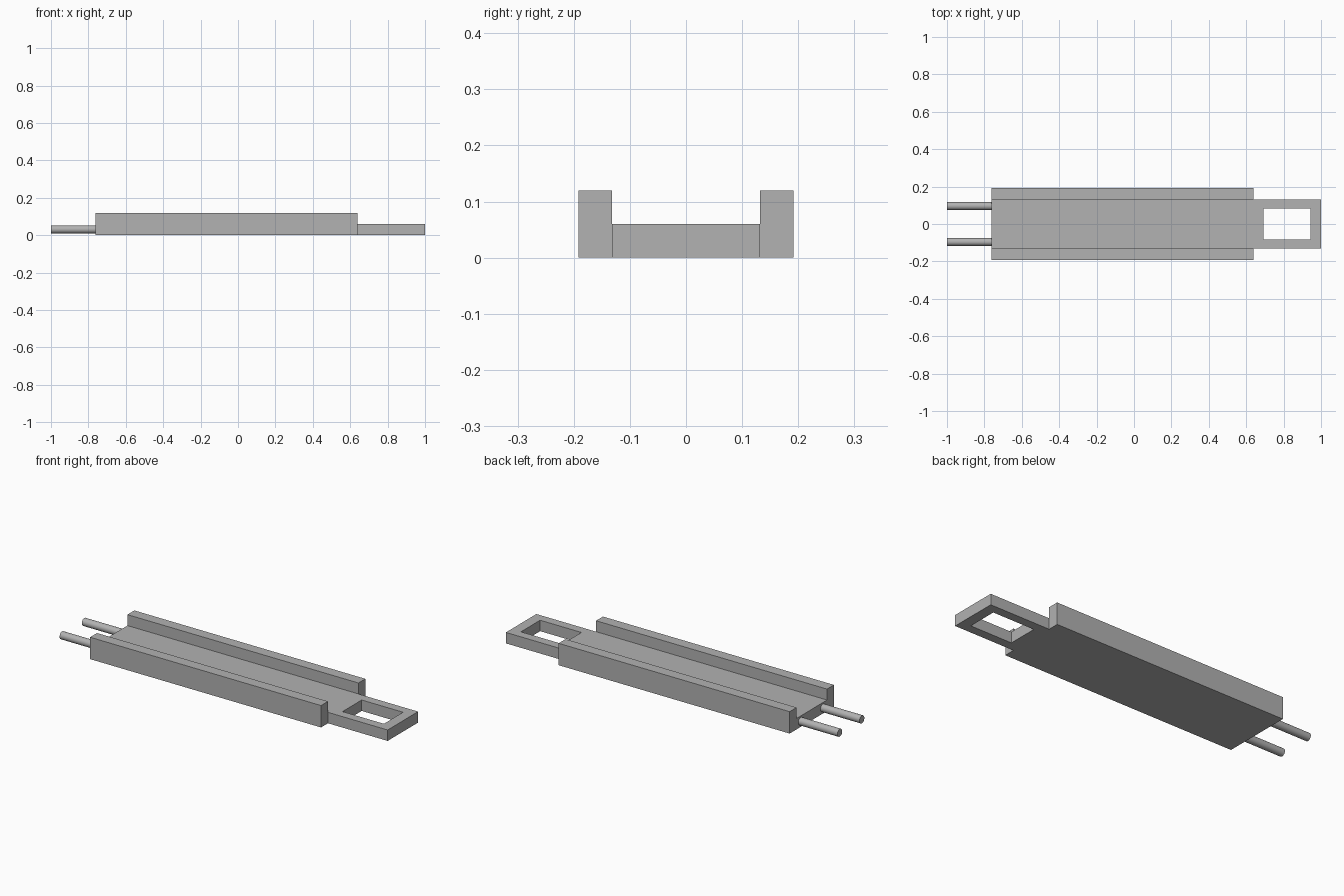
import bpy
import bmesh
from mathutils import Matrix, Vector

cube = bpy.data.objects.get("Cube")
if cube:
    bpy.data.objects.remove(cube, do_unlink=True)

grey = bpy.data.materials.new("plain grey")
grey.use_nodes = True
colour = (0.445, 0.445, 0.445, 1)
grey.diffuse_color = colour
grey.node_tree.nodes["Principled BSDF"].inputs["Base Color"].default_value = colour

RAIL_START, RAIL_END, TIP = -0.763, 0.638, 1.0
INNER, OUTER = 0.132, 0.192
FLOOR, TOP = 0.06, 0.12


def add_object(name, bm):
    bmesh.ops.recalc_face_normals(bm, faces=bm.faces)
    mesh = bpy.data.meshes.new(name)
    bm.to_mesh(mesh)
    bm.free()
    mesh.materials.append(grey)
    obj = bpy.data.objects.new(name, mesh)
    bpy.context.collection.objects.link(obj)
    return obj


def prism(name, points, direction):
    """Extrude a closed outline into a solid."""
    bm = bmesh.new()
    face = bm.faces.new([bm.verts.new(p) for p in points])
    new = bmesh.ops.extrude_face_region(bm, geom=[face], use_keep_orig=True)["geom"]
    verts = [v for v in new if isinstance(v, bmesh.types.BMVert)]
    bmesh.ops.translate(bm, verts=verts, vec=Vector(direction))
    return add_object(name, bm)


def slab(name, x0, x1, half_width, z0, z1):
    corners = [(x0, -half_width, z0), (x1, -half_width, z0),
               (x1, half_width, z0), (x0, half_width, z0)]
    return prism(name, corners, (0, 0, z1 - z0))


def combine(target, other, operation):
    """Apply a boolean and remove the helper."""
    mod = target.modifiers.new(operation.title(), "BOOLEAN")
    mod.operation, mod.object, mod.solver = operation, other, "EXACT"
    bpy.context.view_layer.objects.active = target
    bpy.ops.object.modifier_apply(modifier=mod.name)
    bpy.data.objects.remove(other, do_unlink=True)


# Channel with a raised rail along each side
half = [(OUTER, 0), (OUTER, TOP), (INNER, TOP), (INNER, FLOOR)]
section = half + [(-y, z) for y, z in reversed(half)]
body = prism("channel_body", [(RAIL_START, y, z) for y, z in section],
             (RAIL_END - RAIL_START, 0, 0))

# Handle plate with a rectangular opening
combine(body, slab("handle_plate", 0, TIP, INNER, 0, FLOOR), "UNION")
combine(body, slab("handle_opening", 0.692, 0.943, 0.083, -FLOOR, TOP), "DIFFERENCE")

# Pair of round prongs
for side, y in (("left", 0.096), ("right", -0.096)):
    length = RAIL_START + 1
    bm = bmesh.new()
    bmesh.ops.create_cone(bm, cap_ends=True, segments=32, radius1=0.021,
                          radius2=0.021, depth=length)
    bm.transform(Matrix.Translation((-1 + length / 2, y, 0.031))
                 @ Matrix.Rotation(1.5707963, 4, "Y"))
    prong = add_object(side + "_prong", bm)
    bpy.ops.object.select_all(action="DESELECT")
    prong.select_set(True)
    bpy.context.view_layer.objects.active = prong
    bpy.ops.object.shade_smooth_by_angle()
